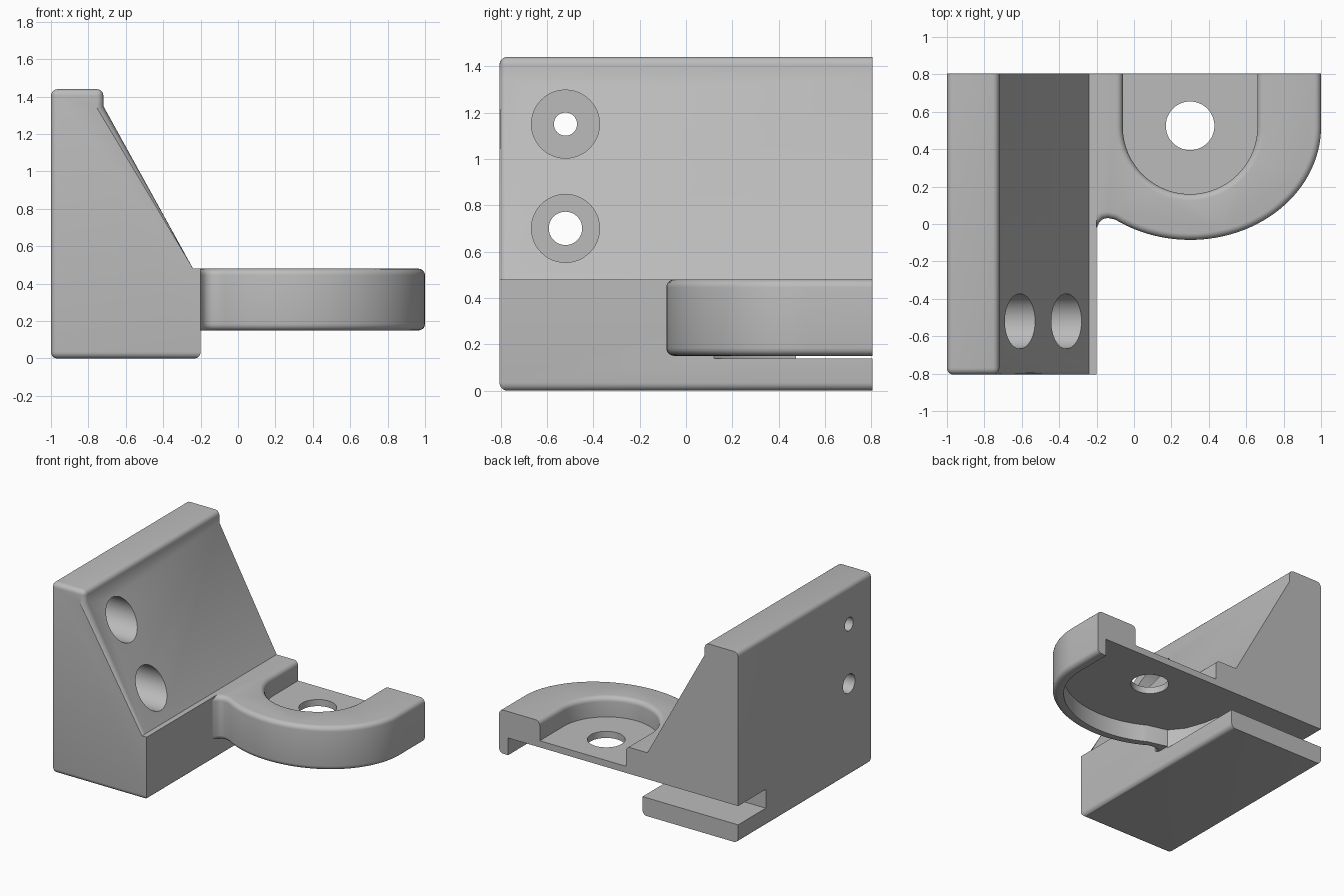
import bpy, bmesh, math
from mathutils import Matrix

if "Cube" in bpy.data.objects:
    bpy.data.objects.remove(bpy.data.objects["Cube"])

grey = bpy.data.materials.new("plain grey")
grey.diffuse_color = (0.5, 0.5, 0.5, 1)
grey.use_nodes = True
grey.node_tree.nodes["Principled BSDF"].inputs["Base Color"].default_value = (0.5, 0.5, 0.5, 1)


def finish(bm, name):
    bmesh.ops.recalc_face_normals(bm, faces=bm.faces)
    mesh = bpy.data.meshes.new(name)
    bm.to_mesh(mesh)
    bm.free()
    mesh.materials.append(grey)
    ob = bpy.data.objects.new(name, mesh)
    bpy.context.collection.objects.link(ob)
    return ob


def loft(rings):
    """Closed solid through matching rings of 3D points."""
    bm = bmesh.new()
    rows = [[bm.verts.new(p) for p in ring] for ring in rings]
    n = len(rows[0])
    for a, b in zip(rows, rows[1:]):
        for i in range(n):
            j = (i + 1) % n
            bm.faces.new((a[i], a[j], b[j], b[i]))
    bm.faces.new(rows[0][::-1])
    bm.faces.new(rows[-1])
    bmesh.ops.recalc_face_normals(bm, faces=bm.faces)
    return bm


def prism(outline, z0, z1):
    return loft([[(x, y, z) for x, y in outline] for z in (z0, z1)])


def round_edges(bm, rule, radius):
    edges = [e for e in bm.edges if rule(*(v.co for v in e.verts))]
    bmesh.ops.bevel(bm, geom=edges, offset=radius, segments=5, profile=0.5,
                    affect='EDGES', clamp_overlap=False)


def arc(cx, cy, rx, ry, a0, a1, n=40):
    angles = [math.radians(a0 + (a1 - a0) * i / n) for i in range(n + 1)]
    return [(cx + rx * math.cos(a), cy + ry * math.sin(a)) for a in angles]


def cylinder(name, radius, p, length, axis):
    bm = bmesh.new()
    bmesh.ops.create_cone(bm, cap_ends=True, segments=48, radius1=radius,
                          radius2=radius, depth=length)
    turn = Matrix.Rotation(math.pi / 2, 4, 'Y') if axis == 'X' else Matrix()
    bmesh.ops.transform(bm, matrix=Matrix.Translation(p) @ turn, verts=bm.verts)
    return finish(bm, name)


def cut(ob, cutters):
    for c in cutters:
        c.hide_render = True
        c.hide_viewport = True
        m = ob.modifiers.new(c.name, 'BOOLEAN')
        m.operation = 'DIFFERENCE'
        m.solver = 'EXACT'
        m.object = c


# Wedge block: side profile drawn along y, outer edges rounded
profile = [(-1, 0), (-0.2, 0), (-0.2, 0.48), (-0.24, 0.48),
           (-0.72, 1.35), (-0.72, 1.44), (-1, 1.44)]
bm = loft([[(x, y, z) for x, z in profile] for y in (-0.805, 0.805)])


def wedge_rule(a, b):
    mid = (a + b) / 2
    if abs(a.y - b.y) > 1:
        return mid.z < 0.01 or mid.z > 1.4
    return mid.y < 0 and not (mid.x > -0.23 and mid.z > 0.1)


round_edges(bm, wedge_rule, 0.035)
wedge = finish(bm, "wedge_block")

# Curved arm with a small blend where it meets the block
outline = [(1, 0.805), (-0.2, 0.805), (-0.2, -0.02), (-0.185, 0.01),
           (-0.165, 0.027), (-0.14, 0.032)]
outline += arc(0.3, 0.52, 0.7, 0.605, 235, 360)
bm = prism(outline, 0.15, 0.48)


def arm_rule(a, b):
    flat = abs(a.z - b.z) < 0.01
    at_back = a.y > 0.8 and b.y > 0.8
    at_block = a.x < -0.199 and b.x < -0.199
    return flat and not at_back and not at_block


round_edges(bm, arm_rule, 0.035)
arm = finish(bm, "curved_arm")

# Pocket cutter: U shape that flares at the top for a rounded rim
rings = []
flare = [(0.33, 0.36)]
for i in range(6):
    t = math.radians(90 * i / 5)
    flare.append((0.445 + 0.035 * math.sin(t), 0.395 - 0.035 * math.cos(t)))
flare.append((0.6, 0.396))
for z, r in flare:
    u = arc(0.3, 0.52, r, r, 180, 360) + [(0.3 + r, 0.9), (0.3 - r, 0.9)]
    rings.append([(x, y, z) for x, y in u])
pocket = finish(loft(rings), "pocket_cutter")

# Underside recess that runs on into the slot through the block
under = arc(0.3, 0.52, 0.625, 0.53, 360, 236)
under += [(-0.2, 0.12), (-0.28, 0.22), (-0.33, 0.36), (-0.35, 0.475),
          (-1.1, 0.475), (-1.1, 0.9), (0.925, 0.9)]
recess = finish(prism(under, 0.138, 0.28), "recess_cutter")

# Holes
pivot = cylinder("pivot_hole_cutter", 0.13, (0.3, 0.525, 0.3), 1, 'Z')
screws = []
for name, z, r in (("upper", 1.15, 0.05), ("lower", 0.70, 0.072)):
    screws.append(cylinder(name + "_screw_cutter", r, (-0.9, -0.52, z), 0.6, 'X'))
    screws.append(cylinder(name + "_counterbore_cutter", 0.147, (-0.38, -0.52, z), 1, 'X'))

cut(wedge, [recess] + screws)
cut(arm, [pocket, recess, pivot])

# Smooth shading on the finished parts
bpy.context.view_layer.update()
for ob in (wedge, arm):
    done = bpy.data.meshes.new_from_object(ob.evaluated_get(bpy.context.evaluated_depsgraph_get()))
    ob.modifiers.clear()
    ob.data = done
    bpy.ops.object.select_all(action='DESELECT')
    ob.select_set(True)
    bpy.context.view_layer.objects.active = ob
    bpy.ops.object.shade_smooth_by_angle(angle=math.radians(30))
